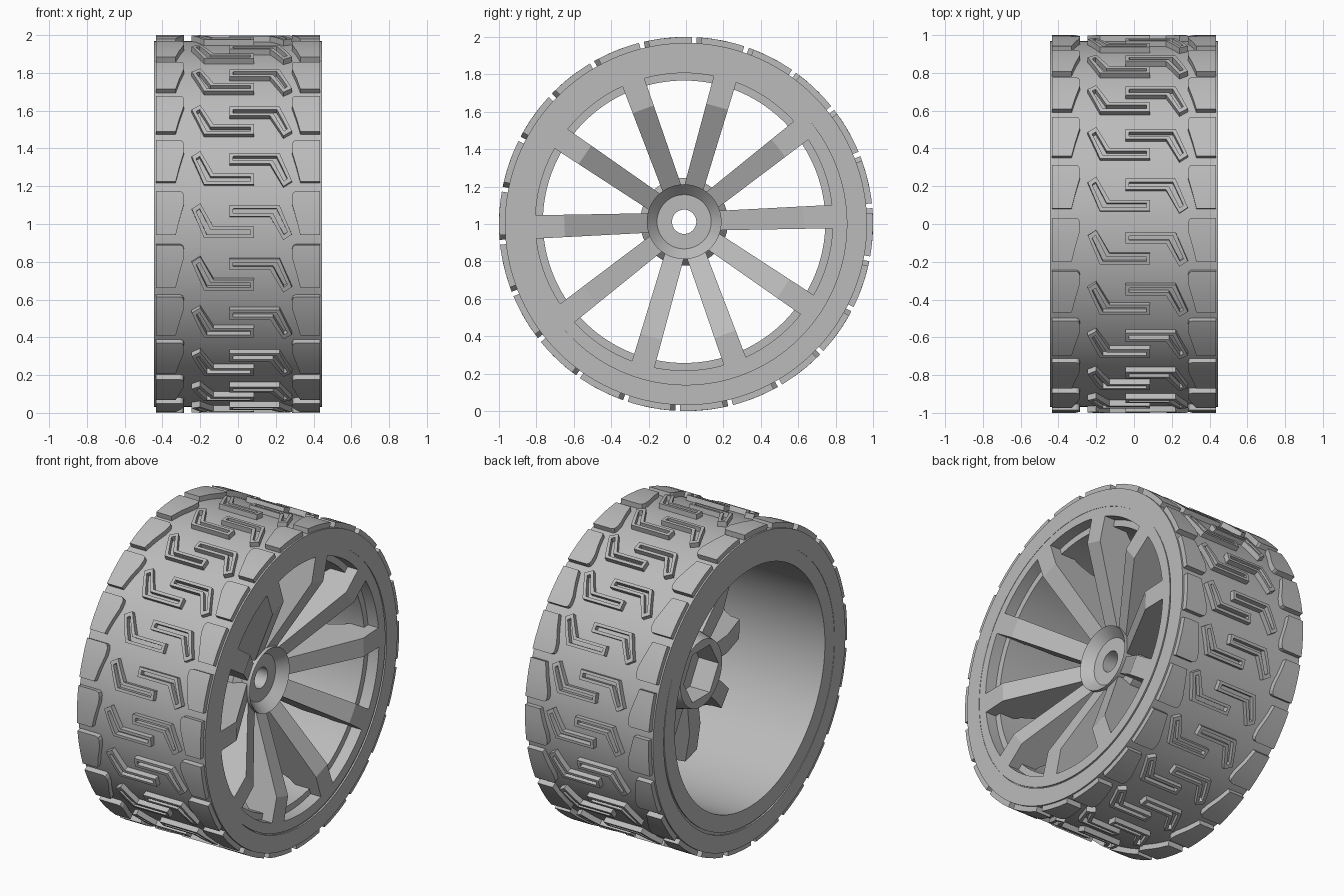
import bpy, bmesh
from math import sin, cos, pi, radians

cube = bpy.data.objects.get("Cube")
if cube:
    bpy.data.objects.remove(cube, do_unlink=True)

grey = bpy.data.materials.new("plain_grey")
grey.use_nodes = True
grey.diffuse_color = (0.5, 0.5, 0.5, 1)
grey.node_tree.nodes["Principled BSDF"].inputs["Base Color"].default_value = (0.5, 0.5, 0.5, 1)

BASE, TOP = 0.968, 1.0      # tyre carcass and tread radii
LUGS, SPOKES = 22, 10
TYRE_AXLE = (0, 1)
WHEEL_AXLE = (-0.01, 1.012)  # the wheel sits slightly off the tyre's centre


def finish(name, bm):
    """Turn a bmesh into a named, shaded object."""
    bmesh.ops.recalc_face_normals(bm, faces=bm.faces)
    mesh = bpy.data.meshes.new(name)
    bm.to_mesh(mesh)
    bm.free()
    mesh.materials.append(grey)
    obj = bpy.data.objects.new(name, mesh)
    bpy.context.collection.objects.link(obj)
    bpy.ops.object.select_all(action='DESELECT')
    obj.select_set(True)
    bpy.context.view_layer.objects.active = obj
    bpy.ops.object.shade_smooth_by_angle(angle=radians(15))
    return obj


def lathe(name, profile, segments, axle):
    """Revolve a closed (x, radius[, hexagonal]) profile about the axle."""
    bm = bmesh.new()
    rings = []
    for x, r, *hexagonal in profile:
        ring = []
        for i in range(segments):
            a = 2 * pi * i / segments
            k = cos(pi / 6) / cos(a % (pi / 3) - pi / 6) if hexagonal else 1
            ring.append(bm.verts.new((x, axle[0] + r * k * cos(a), axle[1] + r * k * sin(a))))
        rings.append(ring)
    for j, ring in enumerate(rings):
        nxt = rings[(j + 1) % len(rings)]
        for i in range(segments):
            n = (i + 1) % segments
            bm.faces.new((ring[i], ring[n], nxt[n], nxt[i]))
    return finish(name, bm)


def mix(a, b, f):
    return tuple(p + (q - p) * f for p, q in zip(a, b))


def add_block(bm, rows, turn, slot=False):
    """Raise a grid of (x, arc) points from the carcass; a slot leaves its middle open."""
    def wrap(p, r):
        t = turn + p[1]
        return bm.verts.new((p[0], -r * cos(t), 1 + r * sin(t)))
    low = [[wrap(p, BASE - 0.01) for p in row] for row in rows]
    high = [[wrap(p, TOP) for p in row] for row in rows]
    nr, nc = len(rows) - 1, len(rows[0]) - 1
    cells = {(i, j) for i in range(nr) for j in range(nc)
             if not (slot and 0 < i < nr - 1 and j == 1)}
    for i, j in cells:
        corners = ((i, j), (i, j + 1), (i + 1, j + 1), (i + 1, j))
        bm.faces.new([high[a][b] for a, b in corners])
        sides = ((i - 1, j), (i, j + 1), (i + 1, j), (i, j - 1))
        for k, beside in enumerate(sides):
            if beside not in cells:
                (a, b), (c, d) = corners[k], corners[(k + 1) % 4]
                bm.faces.new((high[a][b], high[c][d], low[c][d], low[a][b]))


# Tyre carcass with a shallow bead seat on each side, and the rim inside it
lathe("tyre", [(0.445, BASE), (-0.445, BASE), (-0.445, 0.86), (-0.435, 0.86),
               (-0.435, 0.84), (0.435, 0.84), (0.435, 0.86), (0.445, 0.86)], 132, TYRE_AXLE)
lathe("rim", [(0.443, 0.86), (-0.443, 0.86), (-0.443, 0.755), (0.37, 0.755),
              (0.37, 0.795), (0.443, 0.795)], 132, WHEEL_AXLE)

# Hub: dished front, axle bore and hexagonal drive socket at the back
lathe("hub", [(0.23, 0.2), (0.17, 0.145), (0.17, 0.065), (0.04, 0.065),
              (0.04, 0.175, True), (-0.1, 0.175, True), (-0.1, 0.21),
              (0, 0.235), (0.13, 0.235), (0.17, 0.2)], 48, WHEEL_AXLE)

# Spokes: outer part flush with the rim, dished inner part, hooked rib behind
side = [(0.18, 0.2), (0.64, 0.443), (0.8, 0.443), (0.785, 0.3), (0.72, 0.24),
        (0.68, 0.17), (0.67, 0.1), (0.45, 0.03), (0.18, 0)]
bm = bmesh.new()
for k in range(SPOKES):
    a = radians(2) + 2 * pi * k / SPOKES
    faces = []
    for s in (-1, 1):
        faces.append([])
        for r, x in side:
            w = s * (0.049 + 0.017 * r)
            faces[-1].append(bm.verts.new((x, WHEEL_AXLE[0] + r * cos(a) - w * sin(a),
                                           WHEEL_AXLE[1] + r * sin(a) + w * cos(a))))
    left, right = faces
    bm.faces.new(left)
    bm.faces.new(right[::-1])
    for i in range(len(side)):
        bm.faces.new((left[i - 1], left[i], right[i], right[i - 1]))
finish("spokes", bm)

# Shoulder lugs: tapered pads along both edges
outline = [(-0.117, 0.33), (-0.04, 0.311), (0.045, 0.287), (0.09, 0.285),
           (0.11, 0.292), (0.117, 0.305)]
bm = bmesh.new()
for k in range(LUGS):
    turn = radians(3.3) + 2 * pi * k / LUGS
    for s in (-1, 1):
        add_block(bm, [[(s * x, v), (s * 0.435, v)] for v, x in outline], turn)
finish("shoulder_lugs", bm)

# Centre lugs: pairs of interlocking slotted hooks, one turned half round
ends = [((-0.245, 0.023), (-0.2, 0.053)),
        ((-0.18, -0.132), (-0.13, -0.072)),
        ((0.085, -0.132), (0.085, -0.072))]
sections = [ends[0]]
for i, f in ((0, 0.15), (0, 0.55), (1, 0), (1, 0.92), (1, 1)):
    sections.append(tuple(mix(ends[i][c], ends[i + 1][c], f) for c in (0, 1)))
hook = [[mix(a, b, f) for f in (0, 0.3, 0.7, 1)] for a, b in sections]
turned = [[(0.04 - x, -0.09 - v) for x, v in row] for row in hook]
bm = bmesh.new()
for k in range(LUGS):
    turn = radians(3.3) + 2 * pi * k / LUGS
    for shape in (hook, turned):
        add_block(bm, shape, turn, slot=True)
finish("centre_lugs", bm)
